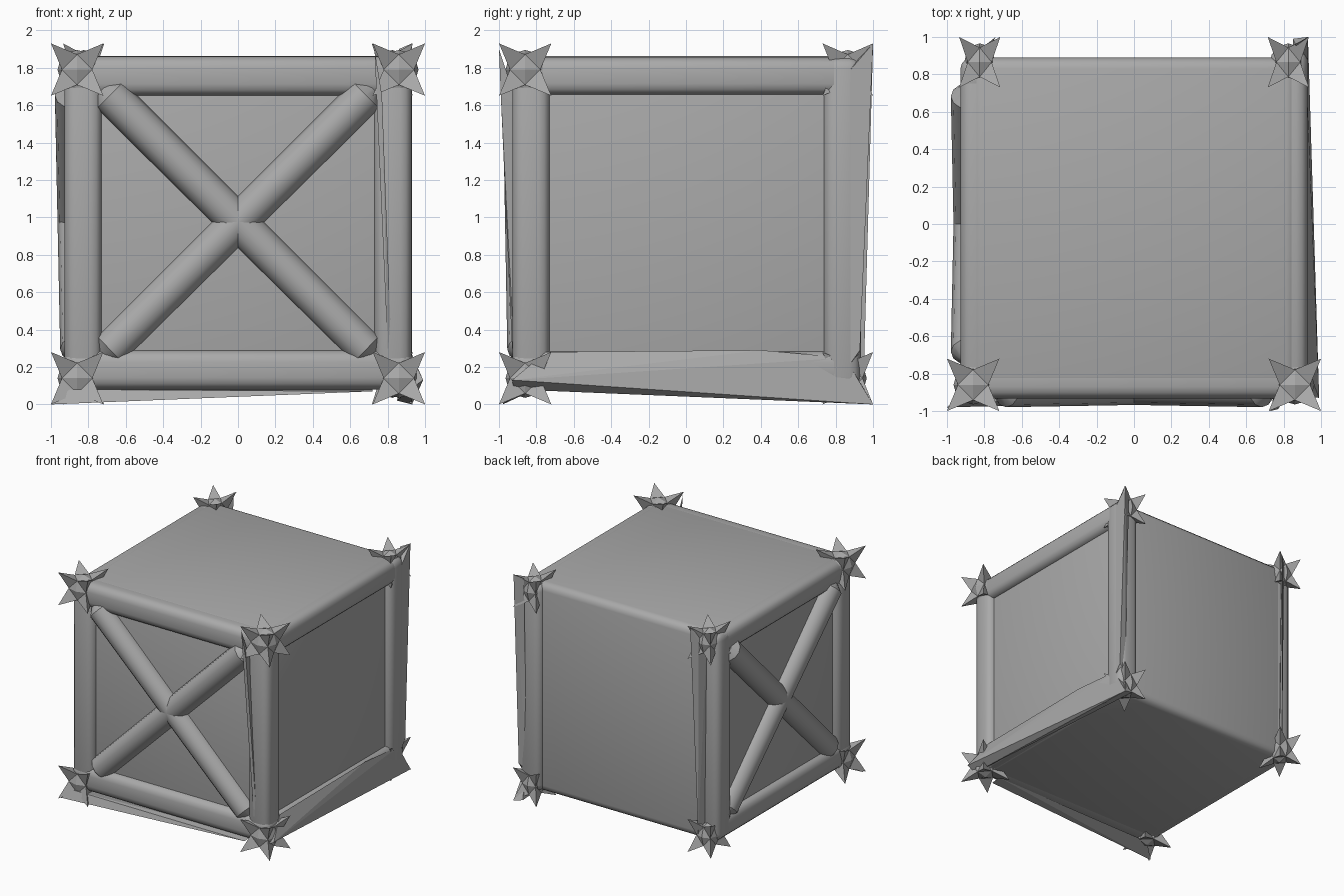
import bpy, bmesh, math
from mathutils import Vector

old = bpy.data.objects.get("Cube")
if old:
    bpy.data.objects.remove(old, do_unlink=True)

grey = bpy.data.materials.new("plain grey")
grey.use_nodes = True
colour = (0.4, 0.4, 0.4, 1)
grey.diffuse_color = colour
grey.node_tree.nodes["Principled BSDF"].inputs["Base Color"].default_value = colour


def finish(name, bm, smooth=None):
    bmesh.ops.recalc_face_normals(bm, faces=bm.faces)
    mesh = bpy.data.meshes.new(name)
    bm.to_mesh(mesh)
    bm.free()
    mesh.materials.append(grey)
    ob = bpy.data.objects.new(name, mesh)
    bpy.context.collection.objects.link(ob)
    if smooth:
        bpy.ops.object.select_all(action='DESELECT')
        ob.select_set(True)
        bpy.context.view_layer.objects.active = ob
        bpy.ops.object.shade_smooth_by_angle(angle=math.radians(smooth))
    return ob


def block(name, lo, hi, round_by):
    """Box between two corners with rounded edges."""
    bm = bmesh.new()
    bmesh.ops.create_cube(bm, size=1)
    lo, hi = Vector(lo), Vector(hi)
    for v in bm.verts:
        v.co = (lo + hi) / 2 + v.co * (hi - lo)
    bmesh.ops.bevel(bm, geom=bm.edges[:], offset=round_by, segments=3,
                    profile=0.5, affect='EDGES')
    return finish(name, bm, 40)


def bar(name, a, b, r=0.1):
    """Rounded timber running along one axis from a to b."""
    pad = Vector((r, r, r))
    return block(name, Vector(a) - pad, Vector(b) + pad, r * 0.6)


def brace(name, a, b, r=0.1):
    """Diagonal round pole with slightly tapered ends."""
    a, b = Vector(a), Vector(b)
    turn = (b - a).to_track_quat('Z', 'Y')
    bm = bmesh.new()
    bmesh.ops.create_cone(bm, cap_ends=True, segments=12, radius1=r, radius2=r,
                          depth=(b - a).length)
    caps = [f for f in bm.faces if len(f.verts) > 4]
    bmesh.ops.bevel(bm, geom=[e for f in caps for e in f.edges], offset=0.05,
                    segments=1, affect='EDGES')
    for v in bm.verts:
        v.co = (a + b) / 2 + turn @ v.co
    return finish(name, bm, 35)


def star(name, centre, half):
    """Cube whose corners are drawn out into spikes."""
    bm = bmesh.new()
    bmesh.ops.create_cube(bm, size=2)
    bmesh.ops.subdivide_edges(bm, edges=bm.edges[:], cuts=1, use_grid_fill=True)
    pull = {1: 0.75, 2: 0.58, 3: 1.0}
    for v in bm.verts:
        outer = sum(abs(c) > 0.5 for c in v.co)
        v.co = Vector(centre) + v.co * pull[outer] * Vector(half)
    bmesh.ops.triangulate(bm, faces=bm.faces[:])
    return finish(name, bm)


def shard(name, points):
    """Stretched splinter: the hull of a few points."""
    bm = bmesh.new()
    for p in points:
        bm.verts.new(p)
    bmesh.ops.convex_hull(bm, input=bm.verts[:])
    return finish(name, bm)


# Body, almost flush with the timbers
block("crate_body", (-0.875, -0.875, 0.08), (0.875, 0.89, 1.862), 0.06)

# Edge timbers
LOW, HIGH, EDGE = 0.185, 1.755, 0.828
for side, s, back in (("left", 1, 0.835), ("right", -1, 0.79)):
    x = s * EDGE
    bar(f"{side}_front_post", (x, -EDGE, LOW), (x, -EDGE, HIGH))
    bar(f"{side}_back_post", (x, back, LOW), (x, back, HIGH))
    for level, z in (("bottom", LOW), ("top", HIGH)):
        bar(f"{side}_{level}_beam", (x, -EDGE, z), (x, 0.75, z))
for level, z in (("bottom", LOW), ("top", HIGH)):
    bar(f"front_{level}_beam", (-EDGE, -EDGE, z), (EDGE, -EDGE, z), 0.105)

# Crossed braces on the front and the right side, leaning in at the bottom
for i, s in enumerate((-1, 1)):
    brace(f"front_brace_{i}", (s * 0.72, -0.855, 0.26), (-s * 0.72, -0.88, 1.69))
    brace(f"right_brace_{i}", (-0.85, s * 0.72, 0.26), (-0.88, -s * 0.72, 1.69))

# Spiked corners
for sx in (-1, 1):
    for z in (0.14, 1.79):
        star("front_spiked_corner", (sx * 0.86, -0.86, z), (0.14, 0.14, 0.14))
        star("back_spiked_corner", (sx * 0.825, 0.865, z), (0.11, 0.135, 0.14))

# Splinters stretched along some edges
shard("left_back_splinter", [
    (0.93, 1, 1.93), (0.93, 0.88, 1.79), (0.93, 0.88, 0.22),
    (0.93, 0.93, 0.29), (0.86, 0.96, 1.9), (0.86, 0.92, 0.25)])
shard("left_bottom_splinter", [
    (0.92, -0.75, 0.28), (0.99, -0.93, 0.13), (0.92, -0.92, 0.08),
    (0.92, 0.4, 0.29), (0.92, 0.85, 0.25), (0.93, 1, 0), (0.85, 0.99, 0.02)])
shard("front_bottom_splinter", [
    (-1, -0.98, 0), (-0.85, -0.85, 0.06), (0.72, -0.94, 0.07),
    (0.72, -0.85, 0.08), (-0.9, -0.95, 0.08)])
shard("left_front_splinter", [
    (0.73, -1, 1.9), (0.77, -0.99, 1.65), (0.8, -0.93, 0.3),
    (0.82, -0.92, 0.3), (0.75, -0.9, 1.6)])
shard("right_back_splinter", [
    (-0.74, 1, 1.92), (-0.78, 0.95, 0.15), (-0.8, 0.89, 0.2),
    (-0.82, 0.89, 1.8), (-0.79, 0.96, 1.8)])
